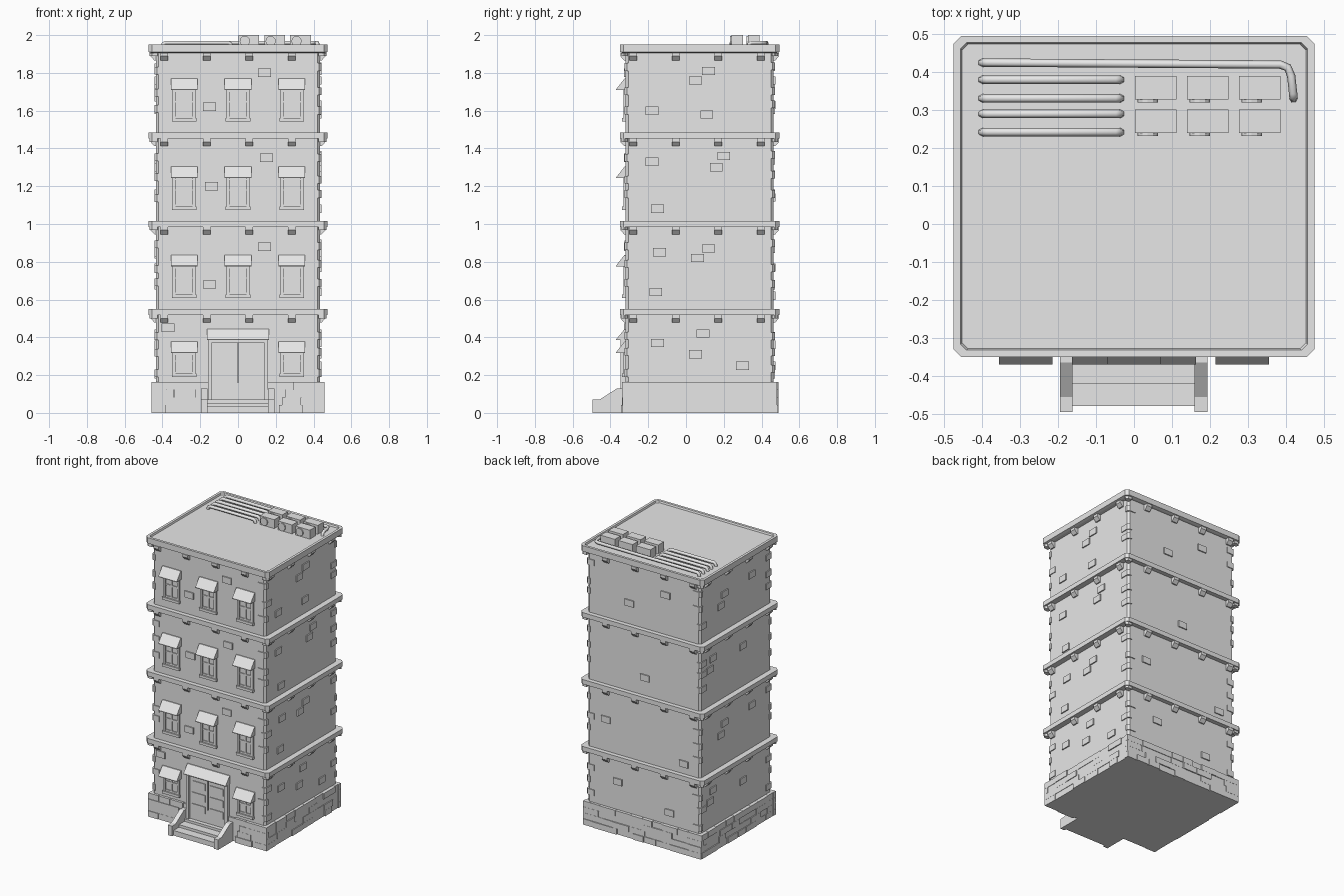
import bpy, bmesh, math, random
from mathutils import Vector

if "Cube" in bpy.data.objects:
    bpy.data.objects.remove(bpy.data.objects["Cube"])

random.seed(4)
grey = bpy.data.materials.new("light grey")
grey.diffuse_color = (0.8, 0.8, 0.8, 1)
grey.use_nodes = True
grey.node_tree.nodes["Principled BSDF"].inputs["Base Color"].default_value = grey.diffuse_color

CY = 0.0725              # centre of the tower in y
WX, WY = 0.435, 0.392    # half sizes of the walls
STEP = 0.4667            # storey height
LEDGES = [0.55 + STEP * i for i in range(4)]
YF = CY - WY             # front wall plane


def finish(name, bm):
    bmesh.ops.recalc_face_normals(bm, faces=bm.faces[:])
    me = bpy.data.meshes.new(name)
    bm.to_mesh(me)
    bm.free()
    ob = bpy.data.objects.new(name, me)
    me.materials.append(grey)
    bpy.context.collection.objects.link(ob)
    return ob


def prism(bm, pts, move):
    """Extrude a closed polygon along the vector move."""
    a = [bm.verts.new(p) for p in pts]
    b = [bm.verts.new(Vector(p) + Vector(move)) for p in pts]
    n = len(a)
    bm.faces.new(a)
    bm.faces.new(b[::-1])
    for i in range(n):
        bm.faces.new((a[i], a[(i + 1) % n], b[(i + 1) % n], b[i]))


def box(bm, x0, x1, y0, y1, z0, z1):
    prism(bm, [(x0, y0, z0), (x1, y0, z0), (x1, y1, z0), (x0, y1, z0)], (0, 0, z1 - z0))


def octagon(hx, hy, c, z):
    """Rectangle with cut corners around the tower axis."""
    q = [(hx - c, -hy), (hx, c - hy), (hx, hy - c), (hx - c, hy),
         (c - hx, hy), (-hx, hy - c), (-hx, c - hy), (c - hx, -hy)]
    return [(x, y + CY, z) for x, y in q]


def on_side(side, u, out, z):
    """Point on a wall: u along the wall, out away from it."""
    return {"front": (u, CY - WY - out, z), "back": (u, CY + WY + out, z),
            "right": (WX + out, u, z), "left": (-WX - out, u, z)}[side]


def relief(bm, side, u0, u1, z0, z1, out):
    pts = [on_side(side, u, o, z0) for u, o in ((u0, -0.01), (u1, -0.01), (u1, out), (u0, out))]
    prism(bm, pts, (0, 0, z1 - z0))


# Walls
bm = bmesh.new()
prism(bm, octagon(WX, WY, 0.014, 0.02), (0, 0, 1.9))
finish("walls", bm)

# Ledges between the storeys
bm = bmesh.new()
for z in LEDGES[:3]:
    prism(bm, octagon(0.475, 0.4225, 0.02, z - 0.032), (0, 0, 0.032))
finish("storey_ledges", bm)

# Roof slab with a raised rim
bm = bmesh.new()
top = LEDGES[3]
loops = [octagon(0.457, 0.405, 0.02, top - 0.045), octagon(0.475, 0.4225, 0.02, top - 0.04),
         octagon(0.475, 0.4225, 0.02, top), octagon(0.457, 0.405, 0.016, top),
         octagon(0.453, 0.401, 0.016, top - 0.012)]
rings = [[bm.verts.new(p) for p in l] for l in loops]
for a, b in zip(rings, rings[1:]):
    for i in range(8):
        bm.faces.new((a[i], a[(i + 1) % 8], b[(i + 1) % 8], b[i]))
bm.faces.new(rings[0][::-1])
bm.faces.new(rings[-1])
finish("roof_slab", bm)

# Sloped brackets under every ledge, and blocks under its corners
bm = bmesh.new()
profile = [(-0.01, 0), (0.028, 0), (0.028, -0.018), (0.008, -0.04), (-0.01, -0.04)]
for k, z in enumerate(LEDGES):
    zb = z - (0.044 if k == 3 else 0.031)
    for side in ("front", "back", "right", "left"):
        first = -0.41 if side in ("front", "back") else -0.30
        move = (0.04, 0, 0) if side in ("front", "back") else (0, 0.04, 0)
        for i in range(4):
            prism(bm, [on_side(side, first + 0.225 * i, o, zb + h) for o, h in profile], move)
    for sx in (-1, 1):
        for sy in (-1, 1):
            pts = [(0.425, 0.382), (0.455, 0.382), (0.468, 0.395),
                   (0.468, 0.402), (0.455, 0.415), (0.425, 0.415)]
            prism(bm, [(sx * x, CY + sy * y, zb - 0.018) for x, y in pts], (0, 0, 0.018))
finish("ledge_brackets", bm)

# Scattered wall bricks: (along wall, height) pairs
bricks = {
    "right": [(0.12, 1.81), (0.05, 1.76), (0.11, 1.58), (-0.18, 1.6), (0.2, 1.36), (0.16, 1.30),
              (-0.18, 1.33), (-0.15, 1.08), (0.12, 0.87), (0.06, 0.82), (-0.14, 0.85), (-0.16, 0.64),
              (0.09, 0.42), (0.05, 0.31), (-0.15, 0.37), (0.3, 0.25)],
    "left": [(0.2, 1.74), (0.24, 1.67), (-0.1, 1.76), (0.33, 1.34), (0.36, 1.27), (0.0, 1.3),
             (0.2, 0.84), (0.24, 0.77), (-0.1, 0.85), (0.33, 0.42), (0.36, 0.35), (0.0, 0.36)],
    "back": [(0.11, 1.63), (-0.17, 1.76), (-0.01, 1.14), (0.29, 0.77), (-0.31, 0.62),
             (0.2, 0.36), (-0.2, 0.25)],
    "front": [(-0.15, 1.62), (0.14, 1.8), (-0.14, 1.2), (0.15, 1.35), (-0.15, 0.68),
              (0.14, 0.88), (-0.37, 0.45)]}
bm = bmesh.new()
for side, spots in bricks.items():
    for u, z in spots:
        relief(bm, side, u - 0.034, u + 0.034, z - 0.022, z + 0.022, 0.008)
finish("wall_bricks", bm)

# Bricks wrapping the tower corners
bm = bmesh.new()
for k in range(4):
    for sx in (-1, 1):
        for sy in (-1, 1):
            for zc in (0.22, 0.31, 0.42):
                z = zc + STEP * k + random.uniform(-0.02, 0.02)
                lx, ly = random.choice([(0.03, 0.07), (0.06, 0.03)])
                ex, ey = WX + 0.006, WY + 0.006
                pts = [(ex - lx, ey), (ex - 0.012, ey), (ex, ey - 0.012), (ex, ey - ly), (ex - lx, ey - ly)]
                prism(bm, [(sx * x, CY + sy * y, z - 0.02) for x, y in pts], (0, 0, 0.04))
finish("corner_bricks", bm)

# Stone base with irregular courses
bm = bmesh.new()
box(bm, -0.452, 0.452, CY - 0.402, CY + 0.402, 0, 0.16)
for side in ("front", "back", "right", "left"):
    half, mid = (0.458, 0) if side in ("front", "back") else (0.408, CY)
    for row in range(4):
        u = mid - half
        while u < mid + half - 0.01:
            w = random.uniform(0.07, 0.13)
            e = min(u + w, mid + half)
            if mid + half - e < 0.04:
                e = mid + half
            if not (side == "front" and e > -0.16 and u < 0.16):
                relief(bm, side, u + 0.001, e - 0.001, row * 0.0412, row * 0.0412 + 0.0405,
                       random.choice((0.017, 0.02, 0.024)))
            u = e
finish("stone_base", bm)

# Windows with frame, bars, sill and awning
frames, awnings = bmesh.new(), bmesh.new()


def awning(x0, x1, z0, z1):
    prism(awnings, [(x0, YF + 0.005, z1), (x0, YF - 0.006, z1), (x0, -0.37, z0 + 0.004),
                    (x0, -0.37, z0), (x0, YF + 0.005, z0)], (x1 - x0, 0, 0))


def window(x, z0, z1):
    for s in (-1, 1):
        box(frames, x + s * 0.053 - 0.008, x + s * 0.053 + 0.008, YF - 0.012, YF + 0.01, z0, z1)
        box(frames, x + s * 0.024 - 0.018, x + s * 0.024 + 0.018, YF - 0.003, YF + 0.01, z0, z1)
    box(frames, x - 0.006, x + 0.006, YF - 0.009, YF + 0.01, z0, z1)
    for z in (z0 + 0.024, (z0 + z1) / 2 + 0.02, z1 - 0.01):
        box(frames, x - 0.05, x + 0.05, YF - 0.009, YF + 0.01, z - 0.006, z + 0.006)
    box(frames, x - 0.065, x + 0.065, YF - 0.018, YF + 0.01, z0, z0 + 0.018)
    awning(x - 0.071, x + 0.071, z1 - 0.003, z1 + 0.058)


for x in (-0.285, 0, 0.285):
    for k in (1, 2, 3):
        window(x, 0.142 + STEP * k, 0.312 + STEP * k)
    if x:
        window(x, 0.19, 0.32)
awning(-0.163, 0.163, 0.385, 0.443)
finish("window_frames", frames)
finish("awnings", awnings)

# Double door with planks
bm = bmesh.new()
for s in (-1, 1):
    box(bm, min(s * 0.003, s * 0.14), max(s * 0.003, s * 0.14), YF - 0.012, YF + 0.01, 0.06, 0.39)
    box(bm, s * 0.149 - 0.01, s * 0.149 + 0.01, YF - 0.026, YF + 0.01, 0.06, 0.39)
    for z in (0.13, 0.21, 0.29):
        box(bm, s * 0.07 - 0.05, s * 0.07 + 0.05, YF - 0.017, YF, z, z + 0.05)
box(bm, -0.159, 0.159, YF - 0.026, YF + 0.01, 0.37, 0.39)
finish("double_door", bm)

# Entrance steps with side walls
bm = bmesh.new()
for y, z in ((-0.48, 0.035), (-0.42, 0.053), (-0.36, 0.07)):
    box(bm, -0.17, 0.17, y, -0.31, 0 if z == 0.035 else z - 0.03, z)
finish("entrance_steps", bm)
bm = bmesh.new()
cheek = [(-0.31, 0), (-0.495, 0), (-0.495, 0.07), (-0.455, 0.072), (-0.365, 0.13), (-0.31, 0.13)]
for x in (-0.195, 0.16):
    prism(bm, [(x, y, z) for y, z in cheek], (0.033, 0, 0))
finish("step_side_walls", bm)

# Roof cooling units with round fans
bm = bmesh.new()
for x in (0.002, 0.139, 0.276):
    for y in (0.24, 0.328):
        box(bm, x, x + 0.11, y, y + 0.062, 1.935, 2.0)
        ring = [(x + 0.034 + 0.027 * math.cos(a * math.tau / 12), y + 0.001,
                 1.968 + 0.027 * math.sin(a * math.tau / 12)) for a in range(12)]
        prism(bm, ring, (0, -0.009, 0))
finish("cooling_units", bm)


# Roof pipes
def pipe(name, pts):
    cu = bpy.data.curves.new(name, "CURVE")
    cu.dimensions = "3D"
    cu.bevel_depth = 0.011
    cu.bevel_resolution = 1
    cu.use_fill_caps = True
    sp = cu.splines.new("POLY")
    sp.points.add(len(pts) - 1)
    for p, co in zip(sp.points, pts):
        p.co = (*co, 1)
    cu.materials.append(grey)
    bpy.context.collection.objects.link(bpy.data.objects.new(name, cu))


for i, y in enumerate((0.242, 0.29, 0.331, 0.38)):
    pipe(f"short_pipe_{i + 1}", [(-0.4, y, 1.935), (-0.396, y, 1.953), (-0.385, y, 1.96),
                                 (-0.05, y, 1.96), (-0.039, y, 1.953), (-0.035, y, 1.935)])
pipe("long_pipe", [(-0.4, 0.425, 1.935), (-0.396, 0.425, 1.953), (-0.385, 0.425, 1.96),
                   (0.385, 0.42, 1.96), (0.405, 0.412, 1.96), (0.414, 0.39, 1.96),
                   (0.419, 0.345, 1.96), (0.42, 0.334, 1.953), (0.42, 0.33, 1.935)])
